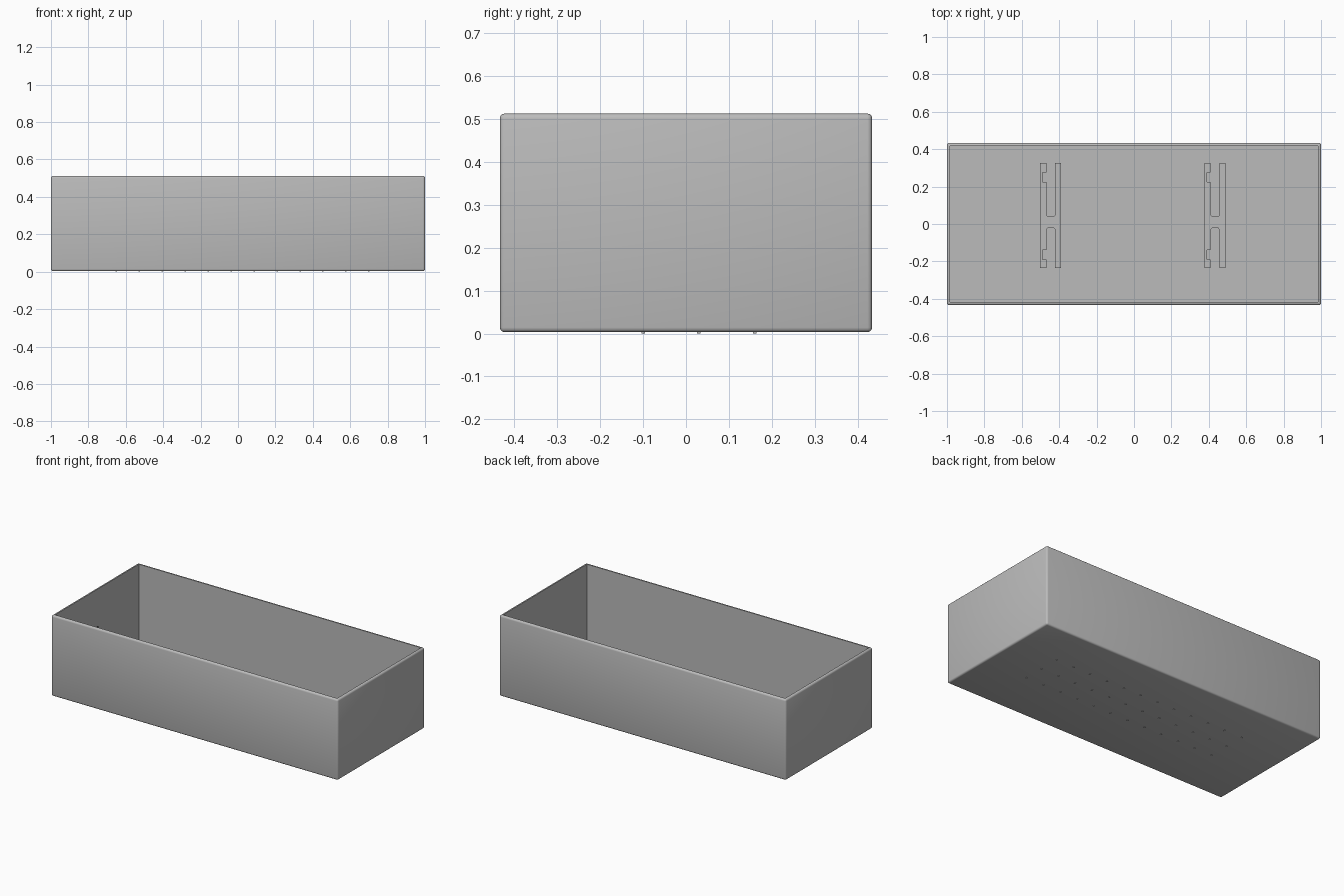
import bpy, bmesh, math

if "Cube" in bpy.data.objects:
    bpy.data.objects.remove(bpy.data.objects["Cube"])

grey = bpy.data.materials.new("plain grey")
grey.diffuse_color = (0.5, 0.5, 0.5, 1)
grey.use_nodes = True
grey.node_tree.nodes["Principled BSDF"].inputs["Base Color"].default_value = grey.diffuse_color

L, W, Z0, Z1 = 2.0, 0.867, 0.003, 0.512   # outer size, underside and rim heights
T = 0.018                                 # wall and floor thickness


def finish(name, bm):
    bmesh.ops.recalc_face_normals(bm, faces=bm.faces)
    me = bpy.data.meshes.new(name)
    bm.to_mesh(me)
    bm.free()
    me.materials.append(grey)
    ob = bpy.data.objects.new(name, me)
    bpy.context.collection.objects.link(ob)
    return ob


def add_box(bm, x0, x1, y0, y1, z0, z1):
    vs = bmesh.ops.create_cube(bm, size=1)["verts"]
    for v in vs:
        v.co = ((x0 + x1) / 2 + v.co.x * (x1 - x0),
                (y0 + y1) / 2 + v.co.y * (y1 - y0),
                (z0 + z1) / 2 + v.co.z * (z1 - z0))


# Tray: rounded block with an inset, sunken cavity
bm = bmesh.new()
add_box(bm, -L / 2, L / 2, -W / 2, W / 2, Z0, Z1)
bmesh.ops.bevel(bm, geom=bm.edges[:], offset=0.011, segments=3, profile=0.5,
                affect='EDGES')
bm.normal_update()
top = max((f for f in bm.faces if f.normal.z > 0.99), key=lambda f: f.calc_area())
bmesh.ops.inset_region(bm, faces=[top], thickness=T - 0.011)
cavity = bmesh.ops.extrude_face_region(bm, geom=[top])
bmesh.ops.delete(bm, geom=[top], context='FACES')
for v in cavity["geom"]:
    if isinstance(v, bmesh.types.BMVert):
        v.co.z = Z0 + T
tray = finish("tray", bm)

# Round blind sockets in the middle of both end walls
bm = bmesh.new()
for s in (-1, 1):
    vs = bmesh.ops.create_cone(bm, cap_ends=True, segments=24, radius1=0.02,
                               radius2=0.02, depth=0.02)["verts"]
    for v in vs:
        x, y, z = v.co
        v.co = (s * (L / 2 - T) + z, y, (Z0 + Z1) / 2 + x)
cutter = finish("socket_cutter", bm)
cutter.hide_render = True
cutter.hide_set(True)
mod = tray.modifiers.new("sockets", 'BOOLEAN')
mod.operation = 'DIFFERENCE'
mod.solver = 'EXACT'
mod.object = cutter

bpy.context.view_layer.objects.active = tray
tray.select_set(True)
bpy.ops.object.shade_smooth_by_angle(angle=math.radians(40))
tray.select_set(False)

# Floor brackets: notched H-shaped outline, extruded from the floor
left_side = [(-0.055, -0.235), (-0.022, -0.235), (-0.022, -0.19), (-0.043, -0.19),
             (-0.043, -0.14), (-0.022, -0.14), (-0.022, -0.03), (-0.015, -0.022),
             (0.018, -0.022), (0.025, -0.03), (0.025, -0.235), (0.058, -0.235)]
right_side = [(0.058, 0.325), (0.025, 0.325), (0.025, 0.048), (0.018, 0.04),
              (-0.015, 0.04), (-0.022, 0.048), (-0.022, 0.225), (-0.043, 0.225),
              (-0.043, 0.275), (-0.022, 0.275), (-0.022, 0.325), (-0.055, 0.325)]
for name, cx in (("left_bracket", -0.447), ("right_bracket", 0.432)):
    bm = bmesh.new()
    face = bm.faces.new([bm.verts.new((cx + x, y, Z0 + T - 0.002))
                         for x, y in left_side + right_side])
    up = bmesh.ops.extrude_face_region(bm, geom=[face])["geom"]
    bmesh.ops.translate(bm, vec=(0, 0, 0.015),
                        verts=[v for v in up if isinstance(v, bmesh.types.BMVert)])
    finish(name, bm)

# Tiny low studs under the floor
bm = bmesh.new()
for i in range(12):
    for y in (-0.1, 0.03, 0.16):
        x = -0.65 + i * 0.1227
        add_box(bm, x - 0.004, x + 0.004, y - 0.004, y + 0.004, 0, Z0 + 0.002)
finish("underside_studs", bm)
